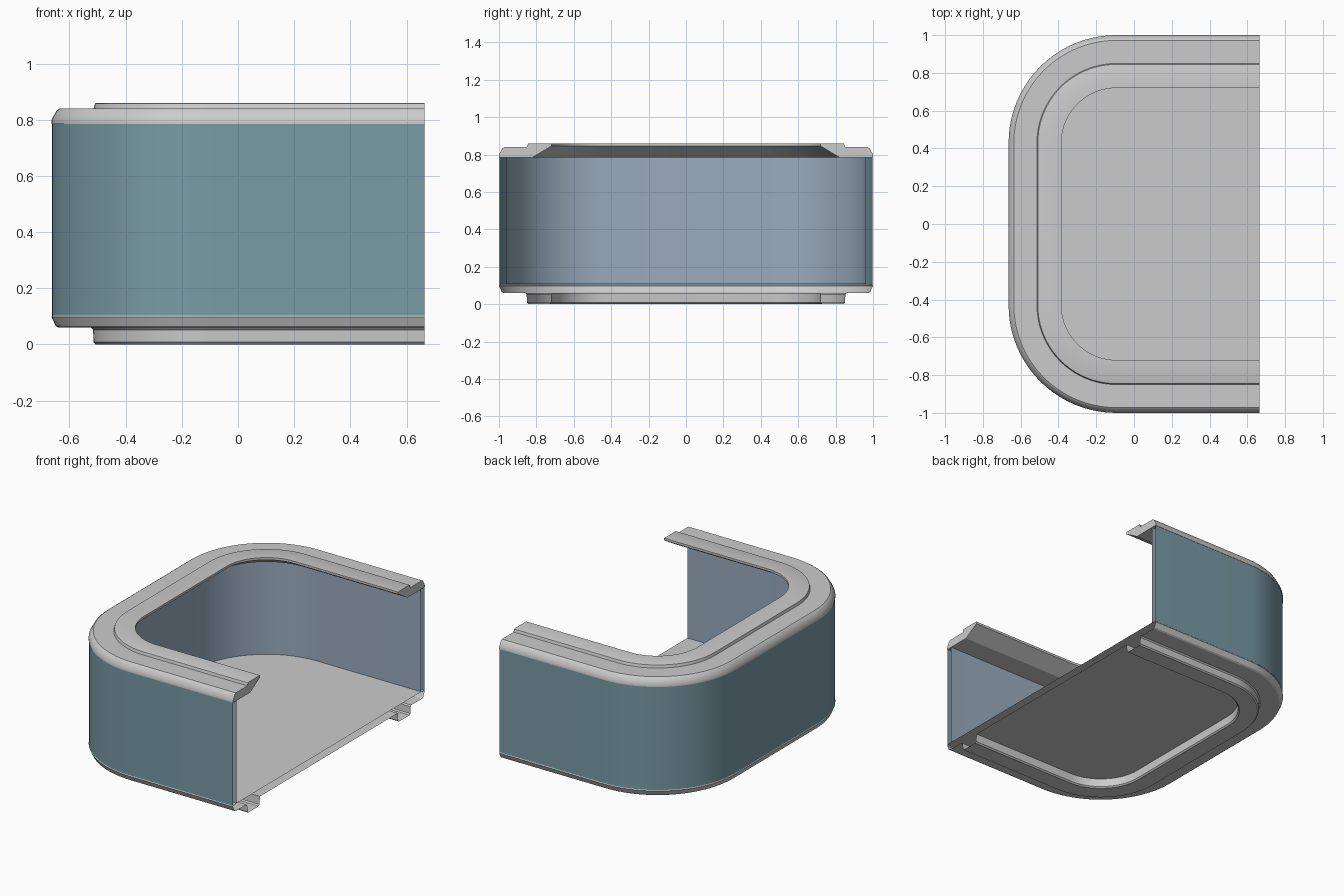
import bpy, bmesh, math

if "Cube" in bpy.data.objects:
    bpy.data.objects.remove(bpy.data.objects["Cube"])

XE, R, SEG = 0.664, 0.57, 20          # cut end, outer corner radius, corner segments


def loop_points(d):
    """U-shaped outline inset by d, from the front cut end around to the back one."""
    cx, cy, r = -XE + R, 1 - R, R - d
    pts = [(XE, -1 + d)]
    for sy, start in ((-1, 270), (1, 180)):
        for i in range(SEG + 1):
            a = math.radians(start - 90 * i / SEG)
            pts.append((cx + r * math.cos(a), sy * cy + r * math.sin(a)))
    return pts + [(XE, 1 - d)]


def finish(name, bm, color=None):
    me = bpy.data.meshes.new(name)
    bm.to_mesh(me)
    bm.free()
    me.shade_smooth()
    me.set_sharp_from_angle(angle=math.radians(30))
    ob = bpy.data.objects.new(name, me)
    bpy.context.collection.objects.link(ob)
    if color:
        mat = bpy.data.materials.new(name + "_colour")
        mat.diffuse_color = color
        mat.use_nodes = True
        mat.node_tree.nodes["Principled BSDF"].inputs["Base Color"].default_value = mat.diffuse_color
        me.materials.append(mat)
    return ob


def sweep(name, profile, color=None, closed=False, panel=False):
    """Sweep a profile of (inset, height) points along the U outline."""
    bm = bmesh.new()
    rows = [[bm.verts.new((x, y, z)) for x, y in loop_points(d)] for d, z in profile]
    n = len(rows)
    for j in range(n if closed else n - 1):
        a, b = rows[j], rows[(j + 1) % n]
        for i in range(len(a) - 1):
            bm.faces.new((a[i], b[i], b[i + 1], a[i + 1]))
    if closed:                         # cap both cut ends
        bm.faces.new([r[0] for r in rows])
        bm.faces.new([r[-1] for r in rows])
        bmesh.ops.recalc_face_normals(bm, faces=bm.faces)
    if panel:                          # fill inside the innermost outline
        bm.faces.new(rows[0])
    return finish(name, bm, color)


# Base shell: recessed bottom panel, hollow foot ring and outer lip
sweep("base_shell", [(0.28, 0.06), (0.277, 0.008), (0.268, 0), (0.158, 0), (0.15, 0.008),
                     (0.148, 0.052), (0.14, 0.06), (0.025, 0.06), (0.015, 0.066),
                     (0, 0.098), (0.004, 0.105), (0.035, 0.105)], panel=True)

# Inner floor
bm = bmesh.new()
bm.faces.new([bm.verts.new((x, y, 0.108)) for x, y in reversed(loop_points(0.03))])
finish("floor", bm)

# Double-skinned side wall, open at the cut ends
sweep("outer_wall", [(0.002, 0.104), (0.002, 0.795)], (0.19, 0.33, 0.38, 1))
sweep("inner_wall", [(0.037, 0.785), (0.037, 0.108)], (0.32, 0.41, 0.51, 1))

# Top rim with raised inner band and sloped underside
sweep("top_rim", [(0, 0.785), (0, 0.80), (0.018, 0.833), (0.028, 0.84), (0.15, 0.84),
                  (0.155, 0.858), (0.16, 0.86), (0.28, 0.86), (0.28, 0.845),
                  (0.18, 0.785)], closed=True)
